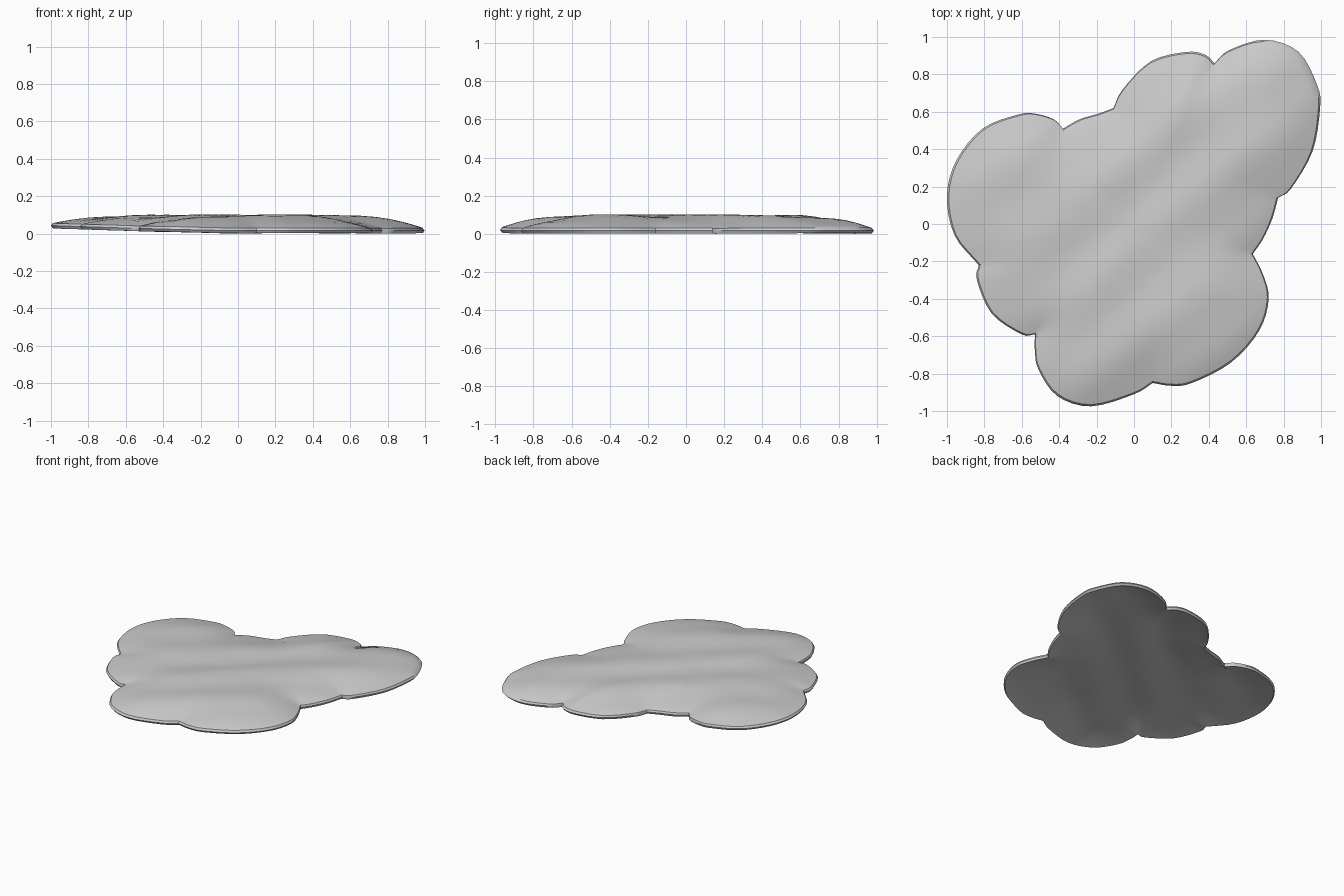
import bpy, bmesh, math
from mathutils import Vector

if "Cube" in bpy.data.objects:
    bpy.data.objects.remove(bpy.data.objects["Cube"])

# Outline: each lobe runs from one notch to the next
LOBES = [
    [(-.83, -.22), (-.96, -.06), (-1, .15), (-.95, .34), (-.81, .51), (-.62, .585), (-.53, .59), (-.43, .56)],
    [(-.38, .51), (-.29, .56), (-.19, .59)],
    [(-.11, .62), (-.06, .72), (.09, .87), (.28, .92), (.38, .905)],
    [(.43, .86), (.51, .93), (.70, .985), (.88, .92), (.98, .74), (.995, .62), (.955, .39), (.84, .19)],
    [(.77, .14), (.74, .03), (.69, -.08)],
    [(.635, -.16), (.69, -.27), (.72, -.40), (.67, -.57), (.52, -.74), (.31, -.85), (.20, -.865)],
    [(.10, -.85), (0, -.91), (-.23, -.975), (-.41, -.92), (-.51, -.78), (-.53, -.68)],
    [(-.53, -.59), (-.60, -.59), (-.76, -.48), (-.84, -.30)],
]


def smooth_lobe(points, steps=4):
    """Catmull-Rom through one lobe, sharp at both ends."""
    p = [points[0] * 2 - points[1]] + points + [points[-1] * 2 - points[-2]]
    out = []
    for i in range(1, len(p) - 2):
        a, b, c, d = p[i - 1:i + 3]
        for k in range(steps):
            t = k / steps
            out.append(.5 * (2 * b + (c - a) * t + (2 * a - 5 * b + 4 * c - d) * t * t
                             + (3 * b - a - 3 * c + d) * t ** 3))
    return out


outline = []
for i, lobe in enumerate(LOBES):
    nxt = LOBES[(i + 1) % len(LOBES)][0]
    outline += smooth_lobe([Vector(q) for q in lobe + [nxt]])
N = len(outline)


def edge_distance(p):
    best = 9
    for i in range(N):
        a, b = outline[i], outline[(i + 1) % N]
        e = b - a
        t = max(0, min(1, (p - a).dot(e) / e.length_squared))
        best = min(best, (p - a - e * t).length)
    return best


def height(p):
    """Low dome rising from the rim, with soft diagonal ripples."""
    t = min(edge_distance(p) / .38, 1)
    rise = 1 - (1 - t) ** 2
    rim = .031 + .027 * max(0, -p.x) ** 1.3
    s = .6 * p.x - .8 * p.y
    ripple = .007 * math.cos(2 * math.pi * (s - .11) / .41 + .6 * math.sin(4 * p.x))
    return rim + (.098 - rim) * rise + ripple * rise


# Rings from the top centre, over the rim, to the underside centre
THICK = .028
scales = [.08, .18, .28, .38, .48, .57, .66, .74, .81, .87, .92, .96, .99]
bm = bmesh.new()
top = [[(q * s).to_3d() + Vector((0, 0, height(q * s))) for q in outline] for s in scales]
rim = [q.to_3d() + Vector((0, 0, height(q) - THICK * .4)) for q in outline]
under = [[v - Vector((0, 0, THICK)) for v in ring] for ring in reversed(top)]
rings = [[bm.verts.new(v) for v in ring] for ring in top + [rim] + under]
for a, b in zip(rings, rings[1:]):
    for i in range(N):
        j = (i + 1) % N
        bm.faces.new((a[i], b[i], b[j], a[j]))
h0 = height(Vector((0, 0)))
for ring, z in ((rings[0], h0), (rings[-1], h0 - THICK)):
    c = bm.verts.new((0, 0, z))
    for i in range(N):
        bm.faces.new((c, ring[i], ring[(i + 1) % N]))

# Stand on the ground
low = min(v.co.z for v in bm.verts)
for v in bm.verts:
    v.co.z -= low
bmesh.ops.recalc_face_normals(bm, faces=bm.faces)
mesh = bpy.data.meshes.new("puddle_sheet")
bm.to_mesh(mesh)
bm.free()
puddle = bpy.data.objects.new("puddle_sheet", mesh)
bpy.context.collection.objects.link(puddle)
bpy.context.view_layer.objects.active = puddle
puddle.select_set(True)
bpy.ops.object.shade_smooth_by_angle(angle=math.radians(35))
